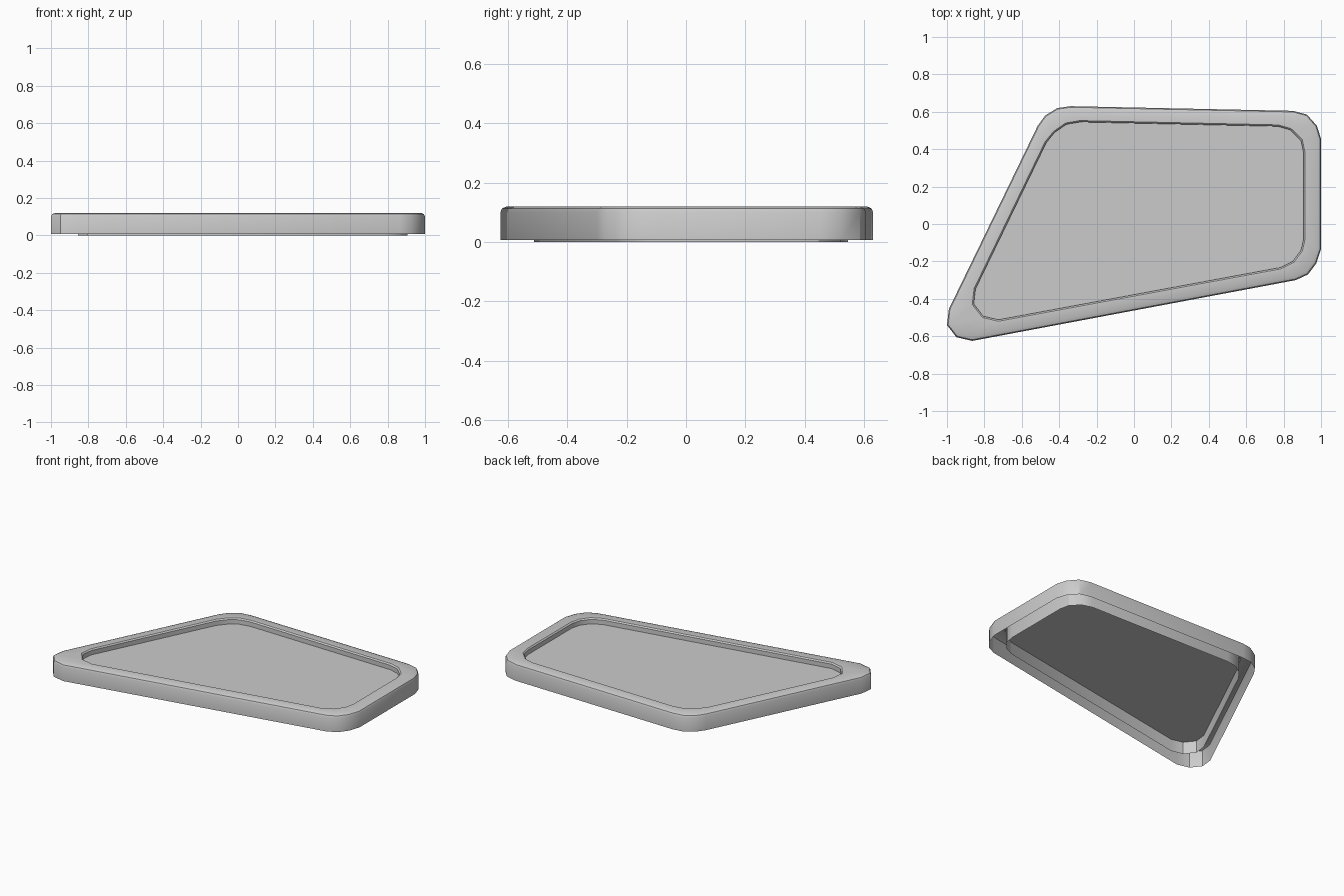
import bpy, bmesh, math
from mathutils import Vector

if "Cube" in bpy.data.objects:
    bpy.data.objects.remove(bpy.data.objects["Cube"])

# Rounded four-sided outlines, counter-clockwise from the pointed front-left corner
OUTER = [(-.99, -.455), (-1, -.54), (-.95, -.605), (-.865, -.625),
         (.865, -.30), (.93, -.27), (.975, -.21), (1, -.135),
         (1, .455), (.978, .525), (.925, .585), (.85, .605),
         (-.34, .63), (-.41, .62), (-.475, .58), (-.515, .525)]
INNER = [(-.855, -.345), (-.865, -.43), (-.81, -.50), (-.725, -.52),
         (.785, -.24), (.855, -.205), (.90, -.145), (.915, -.08),
         (.915, .38), (.90, .45), (.84, .51), (.77, .53),
         (-.29, .553), (-.365, .54), (-.43, .495), (-.475, .44)]


def inset(points, d):
    """Move an outline inward by d along its mitred corner normals."""
    result = []
    for i, p in enumerate(points):
        p = Vector(p)
        a = (p - Vector(points[i - 1])).normalized()
        b = (Vector(points[(i + 1) % len(points)]) - p).normalized()
        n1, n2 = Vector((-a.y, a.x)), Vector((-b.y, b.x))
        result.append(p + (n1 + n2) * d / (1 + n1.dot(n2)))
    return result


def make(name, rings, cap=False):
    """Bridge successive (outline, z) rings; optionally fill the last one."""
    bm = bmesh.new()
    loops = [[bm.verts.new((p[0], p[1], z)) for p in pts] for pts, z in rings]
    for lo, hi in zip(loops, loops[1:]):
        for i in range(len(lo)):
            j = (i + 1) % len(lo)
            bm.faces.new((lo[i], lo[j], hi[j], hi[i]))
    if cap:
        bm.faces.new(loops[-1])
    mesh = bpy.data.meshes.new(name)
    bm.to_mesh(mesh)
    bm.free()
    ob = bpy.data.objects.new(name, mesh)
    bpy.context.collection.objects.link(ob)
    bpy.ops.object.select_all(action='DESELECT')
    bpy.context.view_layer.objects.active = ob
    ob.select_set(True)
    bpy.ops.object.shade_smooth_by_angle(angle=math.radians(32))
    return ob


# Hollow rim: outer wall, rounded shoulder, flat top, inner wall to the ground
make("tray_rim", [(OUTER, .007), (OUTER, .10), (inset(OUTER, .006), .113),
                  (inset(OUTER, .022), .12), (INNER, .12),
                  (inset(INNER, .008), .112), (inset(INNER, .008), 0)])

# Recessed flat panel
make("recessed_panel", [(inset(INNER, .008), .082)], cap=True)
